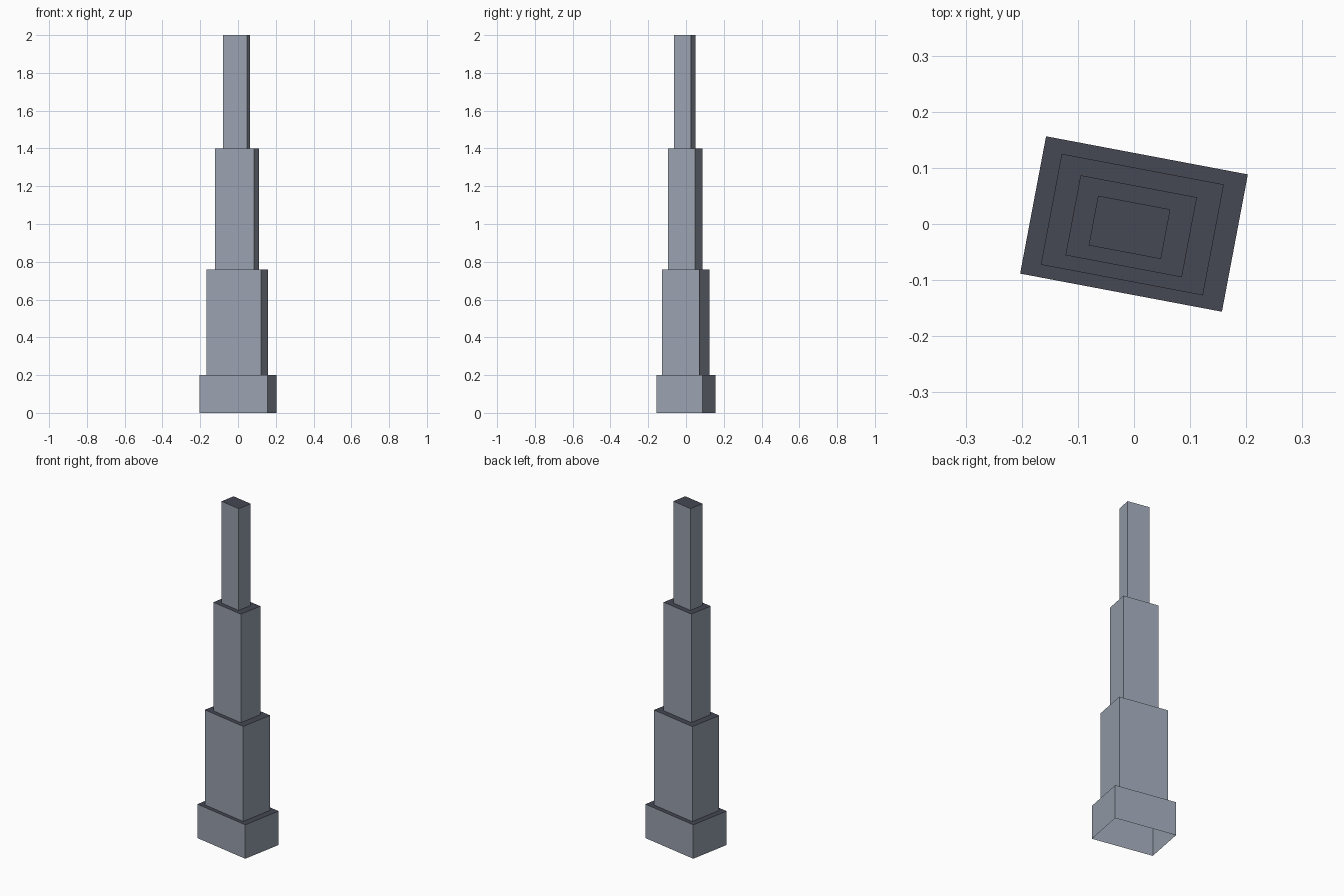
import bpy
import bmesh
from math import radians
from mathutils import Matrix, Vector

default_cube = bpy.data.objects.get("Cube")
if default_cube:
    bpy.data.objects.remove(default_cube, do_unlink=True)


def make_material(name, rgb):
    mat = bpy.data.materials.new(name)
    mat.use_nodes = True
    color = (*rgb, 1.0)
    mat.diffuse_color = color
    mat.node_tree.nodes["Principled BSDF"].inputs["Base Color"].default_value = color
    return mat


wall_mat = make_material("blue_grey_wall", (0.32, 0.36, 0.43))
roof_mat = make_material("dark_slate_roof", (0.06, 0.064, 0.088))

# Tiers from the ground up: width, depth, centre x, centre y, top height
TIERS = [
    (0.366, 0.249, 0.0, 0.0, 0.2),
    (0.294, 0.201, -0.003, -0.001, 0.76),
    (0.211, 0.145, -0.005, -0.004, 1.4),
    (0.131, 0.09, -0.008, -0.006, 2.0),
]
TURN = Matrix.Rotation(radians(-10.7), 3, "Z")
CORNERS = [(-1, -1), (1, -1), (1, 1), (-1, 1)]


def add_ring(bm, width, depth, cx, cy, z):
    return [bm.verts.new(TURN @ Vector((sx * width / 2, sy * depth / 2, 0)) + Vector((cx, cy, z)))
            for sx, sy in CORNERS]


def bridge(bm, lower, upper):
    for i in range(4):
        j = (i + 1) % 4
        bm.faces.new((lower[i], lower[j], upper[j], upper[i]))


# Stepped tower shell, open underneath
bm = bmesh.new()
base_z = 0.0
previous_top = None
for width, depth, cx, cy, top_z in TIERS:
    bottom = add_ring(bm, width, depth, cx, cy, base_z)
    top = add_ring(bm, width, depth, cx, cy, top_z)
    if previous_top:
        bridge(bm, previous_top, bottom)  # terrace between tiers
    bridge(bm, bottom, top)
    previous_top, base_z = top, top_z
bm.faces.new(previous_top)  # flat roof

# Upward faces are roof, all others wall
bm.normal_update()
for face in bm.faces:
    face.material_index = 1 if face.normal.z > 0.5 else 0

mesh = bpy.data.meshes.new("stepped_tower")
bm.to_mesh(mesh)
bm.free()
mesh.materials.append(wall_mat)
mesh.materials.append(roof_mat)
tower = bpy.data.objects.new("stepped_tower", mesh)
bpy.context.collection.objects.link(tower)
